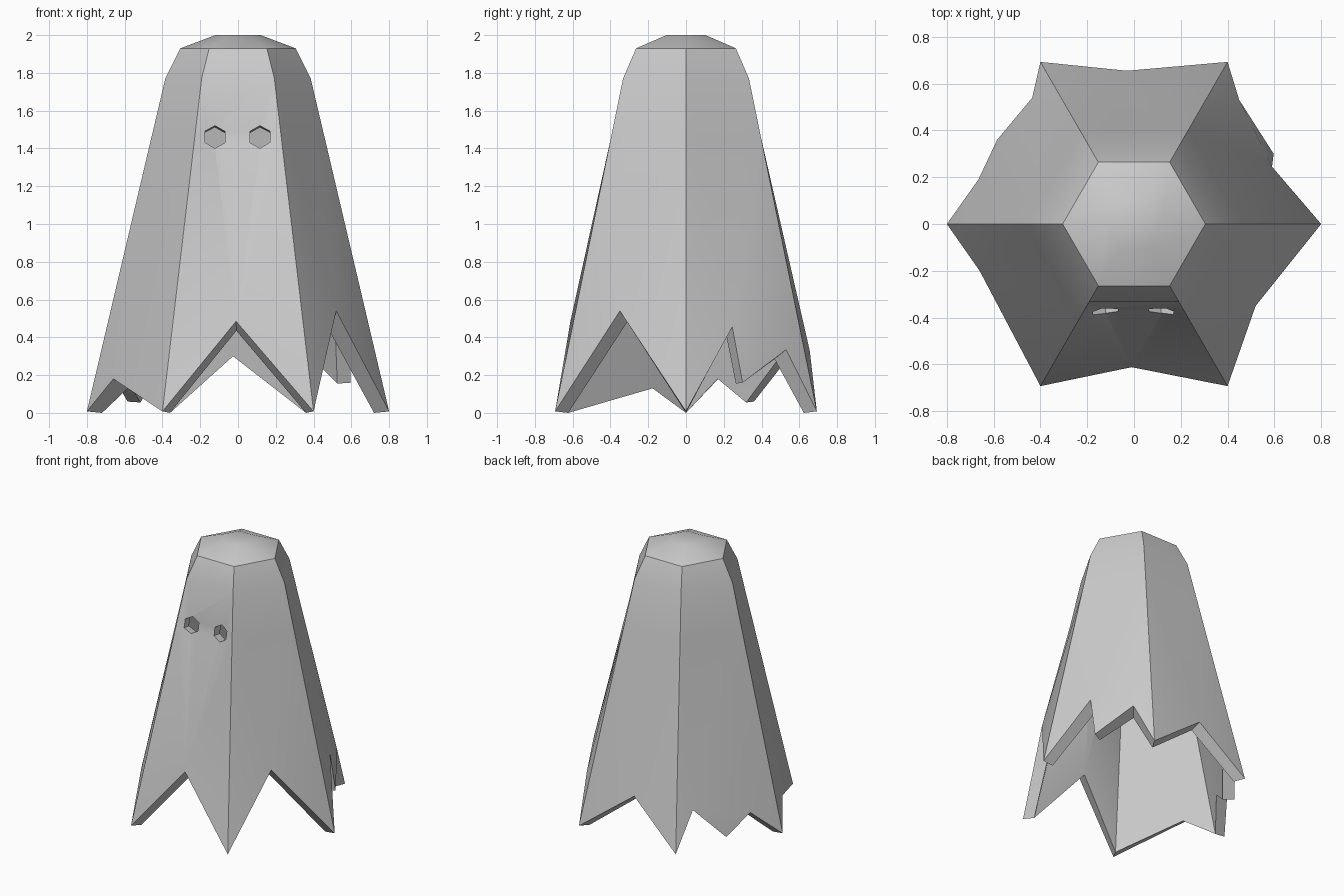
import bpy, bmesh, math
from mathutils import Vector

if "Cube" in bpy.data.objects:
    bpy.data.objects.remove(bpy.data.objects["Cube"])

WALL = 0.08
RINGS = [(0.12, 2.0), (0.305, 1.93), (0.385, 1.77), (0.458, 1.46)]
CORNER_Z = 0.008

# Torn hem: points between the corners of each side, starting at the front,
# counter-clockwise. Last value says how far the inner edge drops.
HEM = [
    [(-0.01, -0.612, 0.485, 0.05)],
    [(0.52, -0.35, 0.54, 0.05)],
    [(0.59, 0.245, 0.455, 0.05), (0.597, 0.30, 0.16, 0.005), (0.45, 0.53, 0.335, 0.05)],
    [(-0.03, 0.655, 0.33, 0.03)],
    [(-0.435, 0.54, 0.29, 0.02), (-0.585, 0.36, 0.06, 0.005), (-0.665, 0.19, 0.20, 0.02)],
    [(-0.66, -0.20, 0.18, 0.05)],
]

bm = bmesh.new()


def face(points):
    f = bm.faces.new([bm.verts.new(p) for p in points])
    f.normal_update()
    return f


def polar(r, z, i):
    a = math.radians(60 * i - 120)
    return Vector((r * math.cos(a), r * math.sin(a), z))


def hem_points(side, inner):
    corner = (0.8 - WALL if inner else 0.8, 0.0 if inner else CORNER_Z)
    pts = [polar(*corner, side)]
    for x, y, z, drop in HEM[side]:
        p = Vector((x, y, 0))
        if inner:
            p -= p.normalized() * WALL
        pts.append(Vector((p.x, p.y, z - drop if inner else z)))
    return pts + [polar(*corner, side + 1)]


def shell(inner):
    rings = RINGS
    if inner:
        rings = [(0.07, 1.925), (0.24, 1.87), (0.31, 1.74), (0.38, 1.45)]
    face([polar(*rings[0], i) for i in range(6)])
    for s in range(6):
        # Crown and shoulders
        for up, low in zip(rings[:2], rings[1:3]):
            face([polar(*up, s), polar(*low, s), polar(*low, s + 1), polar(*up, s + 1)])
        # Face band, pressed in a little on the front
        a, b = polar(*rings[2], s), polar(*rings[2], s + 1)
        c, d = polar(*rings[3], s), polar(*rings[3], s + 1)
        p, q = c.lerp(d, 0.22), c.lerp(d, 0.78)
        if s == 0:
            p.y += 0.03
            q.y += 0.03
        face([a, c, p])
        face([a, p, q, b])
        face([b, q, d])
        # Skirt down to the hem
        f = face([d, q, p, c] + hem_points(s, inner))
        bmesh.ops.triangulate(bm, faces=[f], ngon_method='BEAUTY')


shell(False)
shell(True)

# Thickness of the cloth along the hem
for s in range(6):
    o, n = hem_points(s, False), hem_points(s, True)
    for k in range(len(o) - 1):
        face([o[k], o[k + 1], n[k + 1], n[k]])

bmesh.ops.remove_doubles(bm, verts=bm.verts, dist=0.0005)
bmesh.ops.recalc_face_normals(bm, faces=bm.faces)
mesh = bpy.data.meshes.new("draped_sheet")
bm.to_mesh(mesh)
bm.free()
sheet = bpy.data.objects.new("draped_sheet", mesh)
bpy.context.collection.objects.link(sheet)

# Hexagonal eye holes
for name, x in (("left_eye_cutter", -0.122), ("right_eye_cutter", 0.116)):
    bpy.ops.mesh.primitive_cylinder_add(vertices=6, radius=0.061, depth=0.3,
                                        location=(x, -0.365, 1.46),
                                        rotation=(math.radians(82), 0, 0))
    cutter = bpy.context.object
    cutter.name = name
    cutter.hide_render = True
    mod = sheet.modifiers.new(name, 'BOOLEAN')
    mod.operation = 'DIFFERENCE'
    mod.solver = 'EXACT'
    mod.object = cutter
    bpy.ops.object.select_all(action='DESELECT')
    sheet.select_set(True)
    bpy.context.view_layer.objects.active = sheet
    bpy.ops.object.modifier_apply(modifier=name)
    bpy.data.objects.remove(cutter)

bpy.ops.object.shade_smooth_by_angle(angle=math.radians(30))
